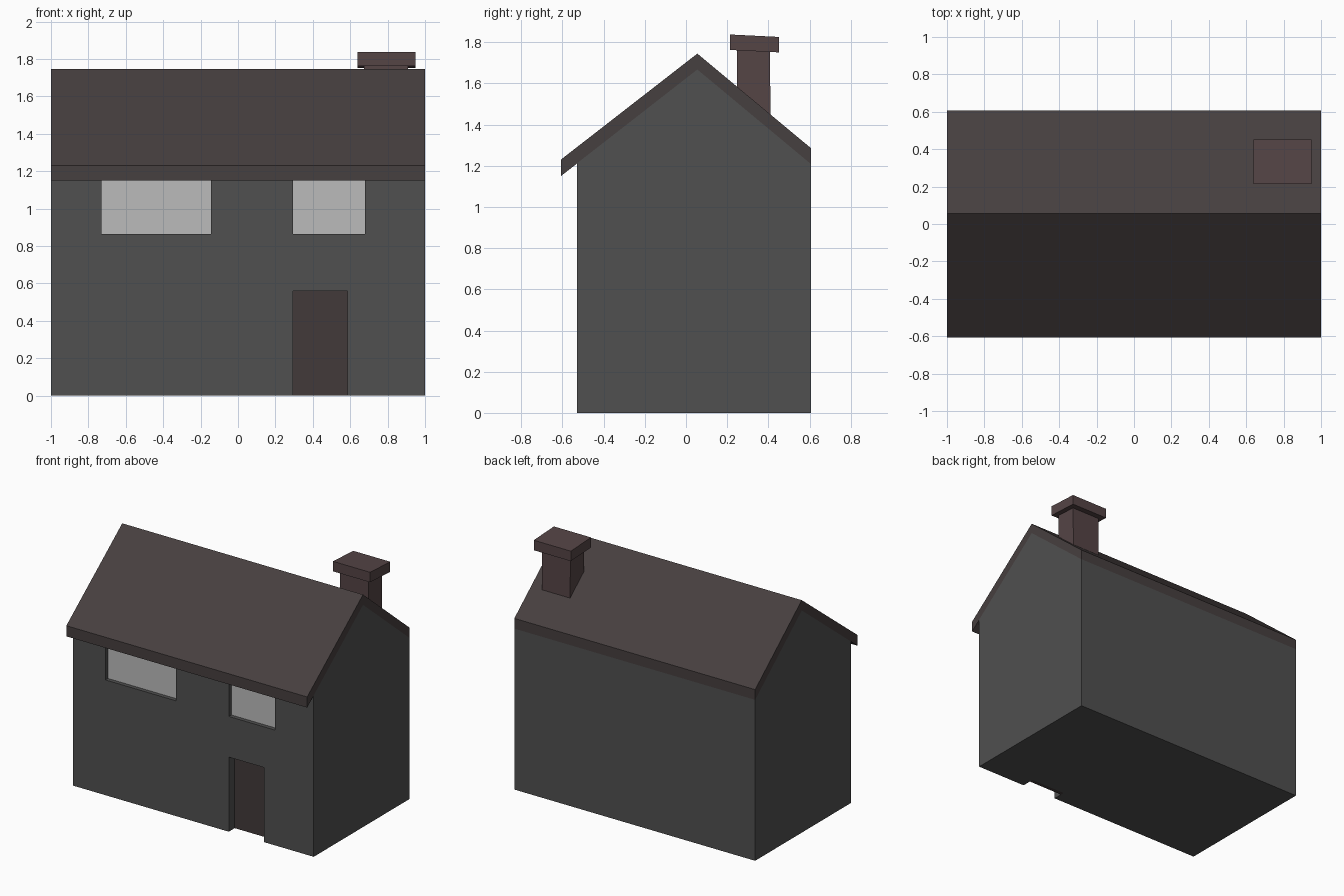
import bpy, bmesh

if "Cube" in bpy.data.objects:
    bpy.data.objects.remove(bpy.data.objects["Cube"])


def material(name, rgb):
    m = bpy.data.materials.new(name)
    m.diffuse_color = (*rgb, 1.0)
    m.use_nodes = True
    m.node_tree.nodes["Principled BSDF"].inputs["Base Color"].default_value = m.diffuse_color
    return m


def prism(name, profile, x0, x1, mat=None):
    """Extrude a (y, z) outline along x from x0 to x1."""
    bm = bmesh.new()
    face = bm.faces.new([bm.verts.new((x0, y, z)) for y, z in profile])
    ext = bmesh.ops.extrude_face_region(bm, geom=[face])
    verts = [v for v in ext["geom"] if isinstance(v, bmesh.types.BMVert)]
    bmesh.ops.translate(bm, verts=verts, vec=(x1 - x0, 0, 0))
    bmesh.ops.recalc_face_normals(bm, faces=bm.faces)
    me = bpy.data.meshes.new(name)
    bm.to_mesh(me)
    bm.free()
    ob = bpy.data.objects.new(name, me)
    bpy.context.collection.objects.link(ob)
    if mat:
        me.materials.append(mat)
    return ob


def box(name, x0, x1, y0, y1, z0, z1, mat=None):
    return prism(name, [(y0, z0), (y1, z0), (y1, z1), (y0, z1)], x0, x1, mat)


stone = material("dark_wall", (0.08, 0.08, 0.08))
slate = material("roof_brown", (0.062, 0.05, 0.05))
brick = material("chimney_brown", (0.09, 0.058, 0.06))
wood = material("door_brown", (0.055, 0.042, 0.042))
glass = material("window_grey", (0.5, 0.5, 0.5))

FRONT, BACK, RIDGE = -0.53, 0.608, 0.055

# Walls with both gables
walls = prism("walls", [(FRONT, 0), (BACK, 0), (BACK, 1.208),
                        (RIDGE, 1.668), (FRONT, 1.212)], -1, 1, stone)

# Roof slab: overhangs the front, flush at the back and gables
prism("roof", [(-0.608, 1.15), (-0.608, 1.23), (RIDGE, 1.745), (BACK, 1.285),
               (BACK, 1.208), (RIDGE, 1.668)], -1, 1, slate)

# Recessed openings: name, x range, z range, recess depth, material
openings = [
    ("left_window", -0.73, -0.145, 0.865, 1.18, 0.03, glass),
    ("right_window", 0.295, 0.68, 0.865, 1.18, 0.03, glass),
    ("door", 0.295, 0.585, 0.0, 0.56, 0.07, wood),
]
for name, x0, x1, z0, z1, depth, mat in openings:
    inner = FRONT + depth
    low = z0 if z0 > 0 else -0.1
    cutter = box(name + "_cutter", x0, x1, FRONT - 0.1, inner + 0.03, low, z1, stone)
    cutter.hide_render = True
    mod = walls.modifiers.new(name, "BOOLEAN")
    mod.operation = "DIFFERENCE"
    mod.solver = "EXACT"
    mod.object = cutter
    bpy.context.view_layer.objects.active = walls
    bpy.ops.object.modifier_apply(modifier=mod.name)
    bpy.data.objects.remove(cutter)
    box(name, x0, x1, inner, inner + 0.03, z0, z1, mat)

# Chimney stack and its slightly tilted cap
prism("chimney_stack", [(0.247, 1.45), (0.412, 1.38), (0.407, 1.755), (0.247, 1.765)],
      0.675, 0.91, brick)
prism("chimney_cap", [(0.213, 1.763), (0.452, 1.751), (0.452, 1.826), (0.213, 1.838)],
      0.64, 0.948, brick)
